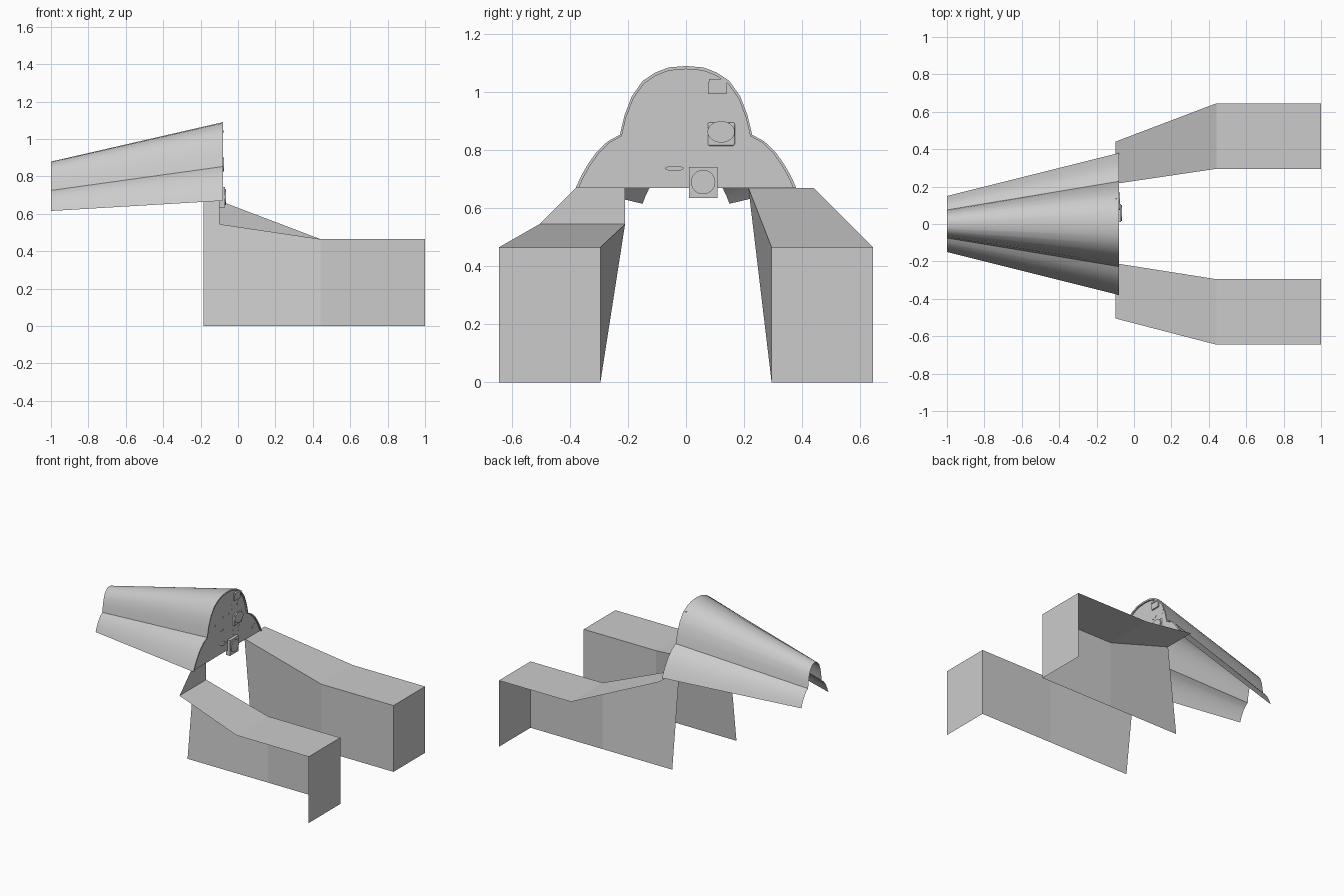
import bpy, bmesh, math
from mathutils import Matrix, Vector

if "Cube" in bpy.data.objects:
    bpy.data.objects.remove(bpy.data.objects["Cube"])

grey = bpy.data.materials.new("panel_grey")
grey.diffuse_color = (0.6, 0.6, 0.6, 1)
grey.use_nodes = True
grey.node_tree.nodes["Principled BSDF"].inputs["Base Color"].default_value = grey.diffuse_color


def make(name, verts, faces, smooth=False):
    me = bpy.data.meshes.new(name)
    me.from_pydata(verts, [], faces)
    me.materials.append(grey)
    ob = bpy.data.objects.new(name, me)
    bpy.context.collection.objects.link(ob)
    if smooth:
        bpy.ops.object.select_all(action='DESELECT')
        ob.select_set(True)
        bpy.context.view_layer.objects.active = ob
        bpy.ops.object.shade_smooth_by_angle(angle=math.radians(35))
    return ob


def box(name, x, y, z, bevel=0.0):
    vs = [(a, b, c) for a in x for b in y for c in z]
    fs = [(0, 1, 3, 2), (4, 6, 7, 5), (0, 4, 5, 1), (2, 3, 7, 6), (0, 2, 6, 4), (1, 5, 7, 3)]
    ob = make(name, vs, fs)
    if bevel:
        m = ob.modifiers.new("bevel", 'BEVEL')
        m.width, m.segments = bevel, 3
    return ob


def disc(name, y, z, r, x0, x1, ry=None, n=24):
    ry = ry or r
    vs = []
    for x in (x0, x1):
        vs += [(x, y + ry * math.cos(2 * math.pi * i / n), z + r * math.sin(2 * math.pi * i / n))
               for i in range(n)]
    fs = [(i, (i + 1) % n, n + (i + 1) % n, n + i) for i in range(n)]
    fs += [tuple(range(n, 2 * n)), tuple(reversed(range(n)))]
    return make(name, vs, fs, True)


# half profile of the cowl: central arch, then the side lobe
arch = [(0, 1.09), (.06, 1.085), (.107, 1.067), (.15, 1.038), (.187, .985), (.212, .92), (.228, .853)]
lobe = [(.27, .83), (.307, .795), (.336, .755), (.361, .712), (.38, .67)]


def small(p):
    y, z = p
    if z >= .853:
        return (y * .33, .725 + (z - .853) * .65)
    return (.075 + (y - .228) * .49, .725 - (.853 - z) * .6)


def full(half):
    return [(-y, z) for y, z in reversed(half[1:])] + list(half)


def loft(name, rings, smooth=True):
    n = len(rings[0][1])
    vs = [(x, y, z) for x, ring in rings for y, z in ring]
    fs = [(k * n + i, k * n + i + 1, (k + 1) * n + i + 1, (k + 1) * n + i)
          for k in range(len(rings) - 1) for i in range(n - 1)]
    return make(name, vs, fs, smooth)


big = full(arch + lobe)
tip = full([small(p) for p in arch + lobe])
inner = [(y * .972, .67 + (z - .67) * .974) for y, z in big]

# tapering cowl and its rim
loft("cowl", [(-1, tip), (-.08, big)])
loft("cowl_rim", [(-.08, big), (-.08, inner), (-.092, inner)], False)

# instrument panel
PX = -.09
make("instrument_panel", [(PX, y, z) for y, z in inner], [tuple(range(len(inner)))])


# side consoles: top, inner wall and end plate; outer side and bottom are open
def console(name, s, inner_y, outer_y, z_back, x_back):
    vs = [(-.1, s * inner_y, z_back), (.44, s * .295, .465), (1, s * .295, .465),
          (-.1, s * outer_y, z_back), (.44, s * .645, .465), (1, s * .645, .465),
          (x_back, s * .295, 0), (.44, s * .295, 0), (1, s * .295, 0), (1, s * .645, 0)]
    fs = [(0, 1, 4, 3), (1, 2, 5, 4), (6, 7, 1, 0), (7, 8, 2, 1), (8, 9, 5, 2)]
    if x_back < -.1:
        vs += [(x_back, s * inner_y, .67), (-.1, s * inner_y, .67)]
        fs[2] = (6, 7, 1, 0, 11, 10)
    return make(name, vs, fs)


console("right_console", 1, .215, .44, .67, -.1)
console("left_console", -1, .21, .505, .545, -.185)

# upright plate between left console and panel
make("left_upright", [(-.1, -.505, .545), (-.1, -.21, .545), (-.1, -.21, .67), (-.1, -.38, .67)],
     [(0, 1, 2, 3)])

# central gauge below the panel
box("lower_gauge_box", (-.1, -.07), (.01, .108), (.635, .742))
disc("lower_gauge_dial", .059, .69, .042, -.075, -.064)

# main gauge
box("main_gauge_box", (-.1, -.082), (.075, .168), (.815, .895), .006)
disc("main_gauge_dial", .121, .863, .037, -.084, -.076, .047)

# top indicator
box("top_indicator", (-.1, -.08), (.076, .14), (.993, 1.035))
box("top_indicator_cap", (-.1, -.076), (.079, .137), (1.035, 1.045))

# flush round gauges
for i, (y, z, r) in enumerate([(.085, .955, .031), (.15, .955, .031), (.09, .775, .023),
                               (.15, .775, .022), (.303, .725, .018)]):
    disc(f"round_gauge_{i}", y, z, r, PX - .003, PX + .001)

# small knobs
for i, (y, z) in enumerate([(-.125, .892), (-.035, .918), (.03, .918), (-.06, .83), (-.034, .83)]):
    disc(f"knob_{i}", y, z, .005, PX - .003, PX + .004, n=10)

# pull handle
disc("pull_handle", -.04, .737, .009, PX - .003, -.08, .032)
